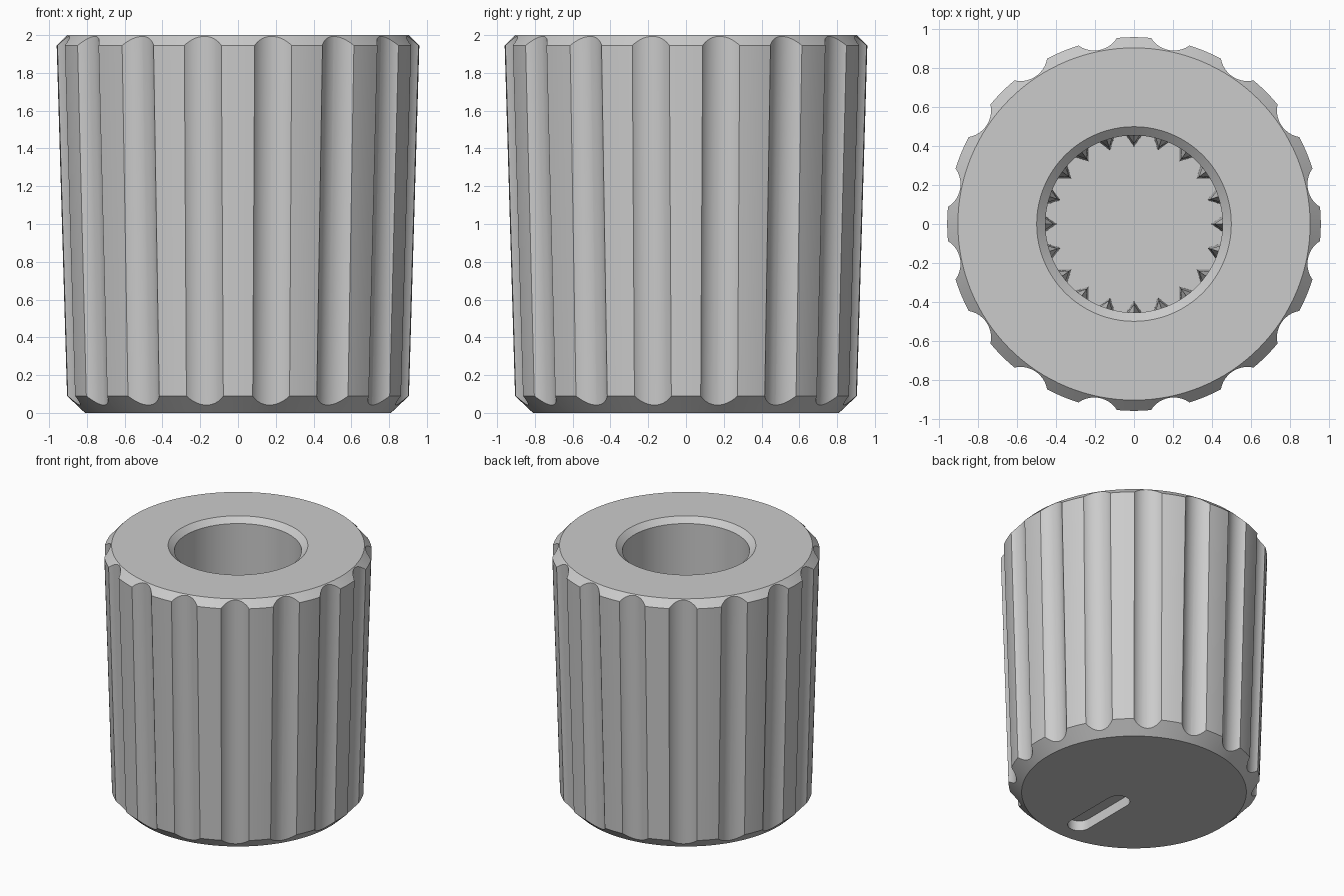
import bpy, bmesh, math
from mathutils import Matrix, Vector

if "Cube" in bpy.data.objects:
    bpy.data.objects.remove(bpy.data.objects["Cube"], do_unlink=True)

FLUTES = 16
TEETH = 20
SEGMENTS = 128
FLOOR = 0.3
BORE = 0.455

grey = bpy.data.materials.new("plain_grey")
grey.use_nodes = True
color = (0.6, 0.6, 0.6, 1)
grey.diffuse_color = color
grey.node_tree.nodes["Principled BSDF"].inputs["Base Color"].default_value = color


def make_object(name, bm):
    bmesh.ops.recalc_face_normals(bm, faces=bm.faces[:])
    mesh = bpy.data.meshes.new(name)
    bm.to_mesh(mesh)
    bm.free()
    mesh.materials.append(grey)
    obj = bpy.data.objects.new(name, mesh)
    bpy.context.collection.objects.link(obj)
    return obj


def activate(obj):
    bpy.ops.object.select_all(action='DESELECT')
    obj.select_set(True)
    bpy.context.view_layer.objects.active = obj


def loft(bm, rings):
    """Skin a list of closed point rings and cap both ends."""
    loops = [[bm.verts.new(p) for p in ring] for ring in rings]
    n = len(loops[0])
    for a, b in zip(loops, loops[1:]):
        for i in range(n):
            j = (i + 1) % n
            bm.faces.new((a[i], a[j], b[j], b[i]))
    bm.faces.new(loops[0][::-1])
    bm.faces.new(loops[-1])


def circle(r, z):
    return [(r * math.cos(math.tau * i / SEGMENTS), r * math.sin(math.tau * i / SEGMENTS), z)
            for i in range(SEGMENTS)]


def cut(obj, cutter):
    cutter.hide_render = True
    mod = obj.modifiers.new("cut", 'BOOLEAN')
    mod.operation = 'DIFFERENCE'
    mod.solver = 'EXACT'
    mod.object = cutter
    activate(obj)
    bpy.ops.object.modifier_apply(modifier=mod.name)
    bpy.data.objects.remove(cutter, do_unlink=True)


# Tapered knob body with chamfered rims and a blind bore
profile = [(0.81, 0), (0.905, 0.09), (0.96, 1.945), (0.905, 2),
           (0.5, 2), (BORE, 1.96), (BORE, FLOOR)]
bm = bmesh.new()
loft(bm, [circle(r, z) for r, z in profile])
body = make_object("knob_body", bm)

# Grip flutes that follow the taper
bm = bmesh.new()
for k in range(FLUTES):
    part = bmesh.ops.create_cone(bm, cap_ends=True, segments=48, radius1=0.135,
                                 radius2=0.135, depth=2.4,
                                 matrix=Matrix.Translation((0, 0, 1)))["verts"]
    for v in part:
        v.co.x += 0.99 + 0.0296 * (v.co.z - 0.09)
    bmesh.ops.rotate(bm, verts=part, cent=(0, 0, 0),
                     matrix=Matrix.Rotation(math.tau * (k + 0.5) / FLUTES, 3, 'Z'))
cut(body, make_object("flute_cutter", bm))

# Rounded pointer slot in the closed end
outline = []
for y, start in ((-0.178, 0), (-0.613, math.pi)):
    for i in range(17):
        a = start + math.pi * i / 16
        outline.append(Vector((0.085 * math.cos(a), y + 0.085 * math.sin(a), 0)))
bm = bmesh.new()
loft(bm, [[p + Vector((0, 0, z)) for p in outline] for z in (-0.1, 0.08)])
cut(body, make_object("slot_cutter", bm))

activate(body)
bpy.ops.object.shade_smooth_by_angle(angle=math.radians(25))

# Pointed gripping teeth low inside the bore
bm = bmesh.new()
for k in range(TEETH):
    turn = Matrix.Rotation(math.tau * k / TEETH, 3, 'Z')
    rings = []
    for z, size in ((FLOOR - 0.02, 1), (1.3, 0.75), (1.42, 0.1)):
        half, tip = 0.048 * size, BORE - 0.058 * size
        rings.append([turn @ Vector(p) for p in
                      ((tip, 0, z), (BORE + 0.01, half, z), (BORE + 0.01, -half, z))])
    loft(bm, rings)
make_object("bore_teeth", bm)
